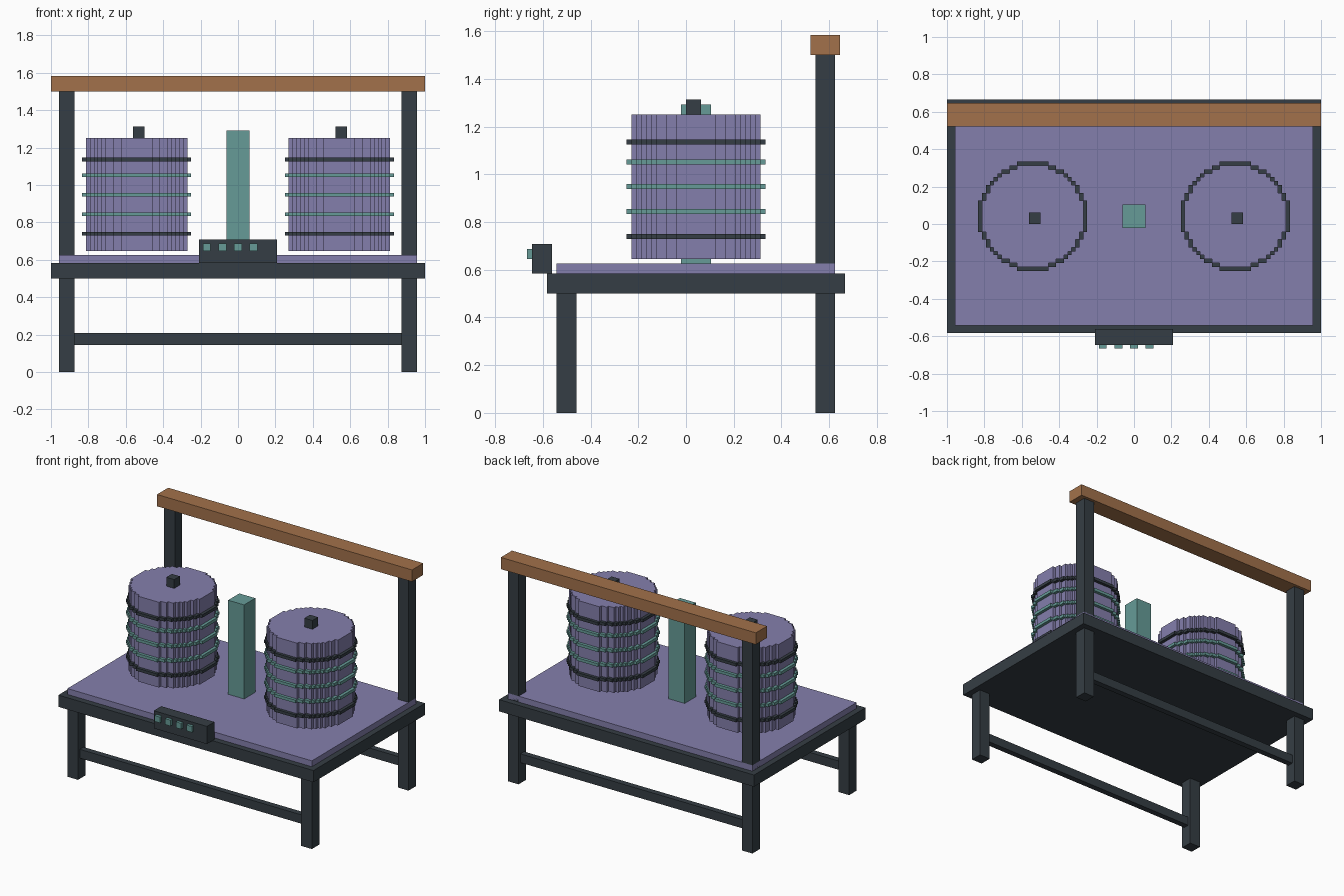
import bpy, bmesh

if "Cube" in bpy.data.objects:
    bpy.data.objects.remove(bpy.data.objects["Cube"])

V = 1 / 48  # block grid: every part sits on whole multiples of this unit


def material(name, rgb):
    m = bpy.data.materials.new(name)
    m.diffuse_color = [(c / 255) ** 2.2 for c in rgb] + [1]
    m.use_nodes = True
    m.node_tree.nodes["Principled BSDF"].inputs["Base Color"].default_value = m.diffuse_color
    return m


DARK = material("dark_metal", (56, 64, 70))
PURPLE = material("purple_panel", (131, 126, 171))
TEAL = material("teal", (102, 154, 150))
COPPER = material("copper_wood", (161, 113, 76))


def finish(name, bm, mat):
    mesh = bpy.data.meshes.new(name)
    bm.to_mesh(mesh)
    bm.free()
    mesh.materials.append(mat)
    ob = bpy.data.objects.new(name, mesh)
    bpy.context.collection.objects.link(ob)
    return ob


def box(name, mat, x, y, z):
    """Box from (min, max) grid ranges."""
    bm = bmesh.new()
    bmesh.ops.create_cube(bm, size=1)
    for v in bm.verts:
        v.co = [V * (r[0] if c < 0 else r[1]) for c, r in zip(v.co, (x, y, z))]
    return finish(name, bm, mat)


def disc(radius):
    """Grid cells whose centres lie inside a circle."""
    r = range(-radius, radius)
    return {(i, j) for i in r for j in r
            if (i + .5) ** 2 + (j + .5) ** 2 <= radius ** 2}


def stepped(name, mat, cells, solid, cx, cy, z0, z1):
    """Extrude cells; no walls against cells in the solid set."""
    bm = bmesh.new()

    def face(pts):
        bm.faces.new([bm.verts.new(((cx + a) * V, (cy + b) * V, c * V))
                      for a, b, c in pts])

    for i, j in cells:
        q = [(i, j), (i + 1, j), (i + 1, j + 1), (i, j + 1)]
        face([(a, b, z1) for a, b in q])
        face([(a, b, z0) for a, b in reversed(q)])
        for k, (di, dj) in enumerate(((0, -1), (1, 0), (0, 1), (-1, 0))):
            if (i + di, j + dj) not in solid:
                p, s = q[k], q[(k + 1) % 4]
                face([(*p, z0), (*s, z0), (*s, z1), (*p, z1)])
    bmesh.ops.remove_doubles(bm, verts=bm.verts, dist=1e-5)
    bmesh.ops.dissolve_limit(bm, angle_limit=0.01, verts=bm.verts, edges=bm.edges)
    return finish(name, bm, mat)


# Table
box("table_frame", DARK, (-48, 48), (-28, 32), (24, 28))
box("table_top", PURPLE, (-46, 46), (-26, 30), (28, 30))
for side, x in (("left", (-46, -42)), ("right", (42, 46))):
    box(side + "_front_leg", DARK, x, (-26, -22), (0, 24))
    box(side + "_back_leg", DARK, x, (26, 30), (0, 24))
    box(side + "_back_post", DARK, x, (26, 30), (28, 72))
box("front_stretcher", DARK, (-42, 42), (-25, -23), (7, 10))
box("back_stretcher", DARK, (-42, 42), (27, 29), (7, 10))
box("top_beam", COPPER, (-48, 48), (25, 31), (72, 76))

# Centre column and control panel with buttons
box("centre_column", TEAL, (-3, 3), (-1, 5), (30, 62))
box("control_panel", DARK, (-10, 10), (-31, -27), (28, 34))
for n, x in enumerate((-9, -5, -1, 3)):
    box(f"button_{n + 1}", TEAL, (x, x + 2), (-32, -31), (31, 33))

# Drums with stepped rings and top knobs
core, outer = disc(13), disc(14)
for side, cx in (("left", -26), ("right", 26)):
    stepped(side + "_drum", PURPLE, core, core, cx, 2, 31, 60)
    for n, (z, mat) in enumerate(((35, DARK), (40, TEAL), (45, TEAL),
                                  (50, TEAL), (54, DARK))):
        stepped(f"{side}_drum_ring_{n + 1}", mat, outer - core, outer,
                cx, 2, z, z + 1)
    box(side + "_drum_knob", DARK, (cx - 1, cx + 2), (0, 3), (60, 63))
